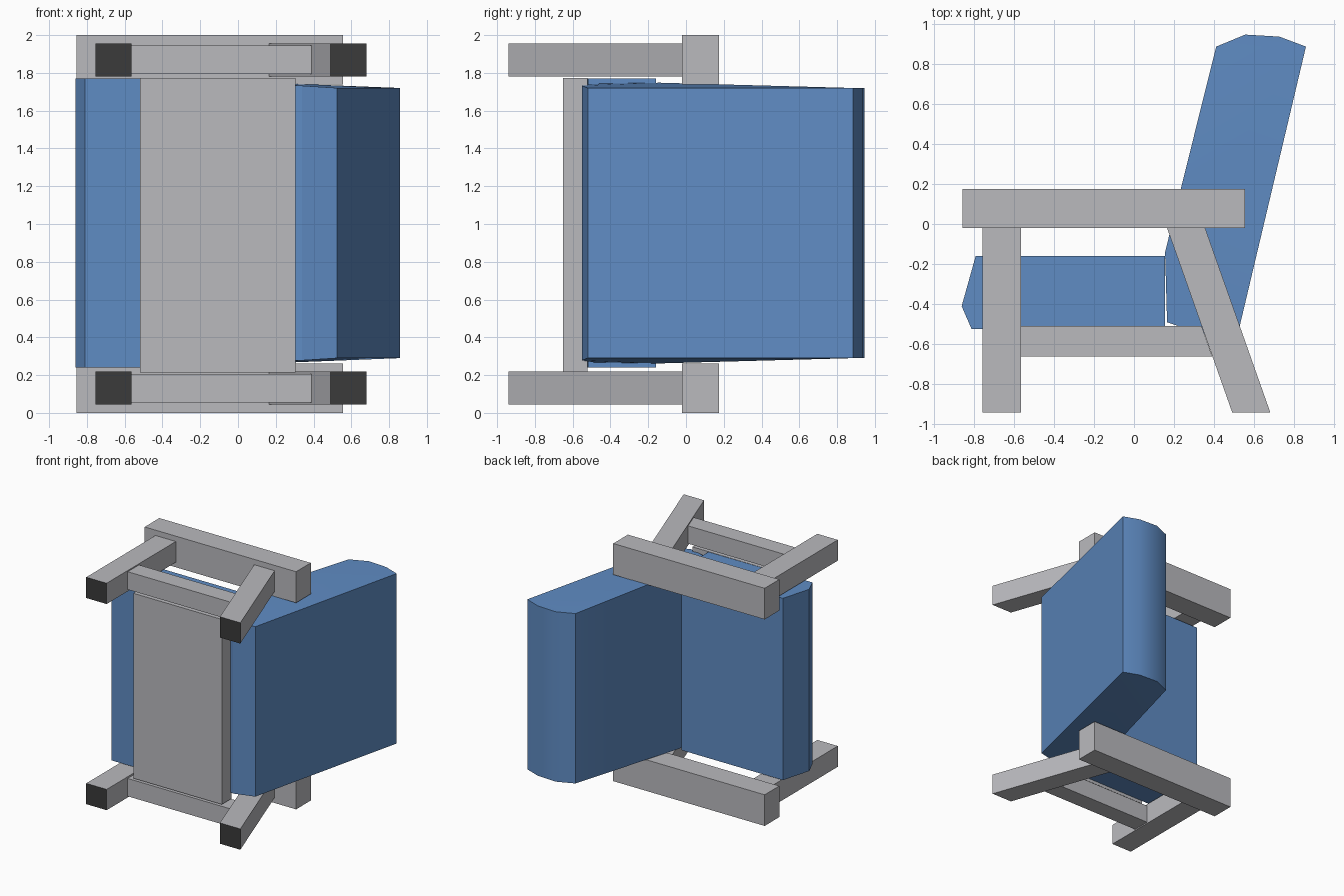
import bpy, bmesh

if "Cube" in bpy.data.objects:
    bpy.data.objects.remove(bpy.data.objects["Cube"])


def material(name, rgb):
    m = bpy.data.materials.new(name)
    m.diffuse_color = (*rgb, 1)
    m.use_nodes = True
    m.node_tree.nodes["Principled BSDF"].inputs["Base Color"].default_value = m.diffuse_color
    return m


BLUE = material("blue_fabric", (0.115, 0.262, 0.55))
GREY = material("grey_frame", (0.49, 0.49, 0.515))
DARK = material("dark_foot", (0.043, 0.043, 0.043))


def prism(name, profile, z0, z1, mat, flare=None, foot=False):
    """Extrude an xy profile along z; flare widens single profile points."""
    flare = flare or {}
    bm = bmesh.new()
    lo = [bm.verts.new((x, y, z0 - flare.get(i, 0))) for i, (x, y) in enumerate(profile)]
    hi = [bm.verts.new((x, y, z1 + flare.get(i, 0))) for i, (x, y) in enumerate(profile)]
    n = len(profile)
    caps = [bm.faces.new(lo), bm.faces.new(hi)]
    for i in range(n):
        j = (i + 1) % n
        bm.faces.new((lo[i], lo[j], hi[j], hi[i]))
    if flare:
        bmesh.ops.triangulate(bm, faces=caps)
    bmesh.ops.recalc_face_normals(bm, faces=bm.faces)
    if foot:  # the sole of each leg is dark
        for f in bm.faces:
            if f.normal.y < -0.95:
                f.material_index = 1
    me = bpy.data.meshes.new(name)
    bm.to_mesh(me)
    bm.free()
    me.materials.append(mat)
    if foot:
        me.materials.append(DARK)
    ob = bpy.data.objects.new(name, me)
    bpy.context.collection.objects.link(ob)
    return ob


def rect(x0, x1, y0, y1):
    return [(x0, y0), (x1, y0), (x1, y1), (x0, y1)]


# Side frames: the chair lies on its side, so its width runs along z
def pair(name, profile, z0, z1, foot=False):
    prism(name + "_lower", profile, z0, z1, GREY, foot=foot)
    prism(name + "_upper", profile, 2 - z1, 2 - z0, GREY, foot=foot)


pair("armrest", rect(-0.855, 0.555, -0.02, 0.175), 0, 0.262)
pair("front_leg", rect(-0.755, -0.565, -0.94, -0.02), 0.045, 0.22, foot=True)
pair("back_leg", [(0.49, -0.94), (0.68, -0.94), (0.355, -0.02), (0.165, -0.02)],
     0.045, 0.22, foot=True)
pair("side_rail", [(-0.565, -0.66), (0.39, -0.66), (0.337, -0.51), (-0.565, -0.51)],
     0.055, 0.205)

# Board under the seat
prism("seat_board", rect(-0.52, 0.305, -0.65, -0.522), 0.215, 1.772, GREY)

# Cushions
prism("seat_cushion", [(-0.79, -0.16), (-0.86, -0.41), (-0.81, -0.525),
                       (0.155, -0.52), (0.155, -0.16)], 0.24, 1.77, BLUE)
back = prism("back_cushion", [(0.155, -0.14), (0.165, -0.49), (0.34, -0.55), (0.525, -0.52),
                              (0.858, 0.885), (0.725, 0.935), (0.555, 0.945), (0.41, 0.885)],
             0.29, 1.72, BLUE, flare={0: 0.028, 1: 0.022, 2: 0.012})

# Rounded top of the back cushion
bpy.context.view_layer.objects.active = back
back.select_set(True)
bpy.ops.object.shade_smooth_by_angle(angle=0.48)
